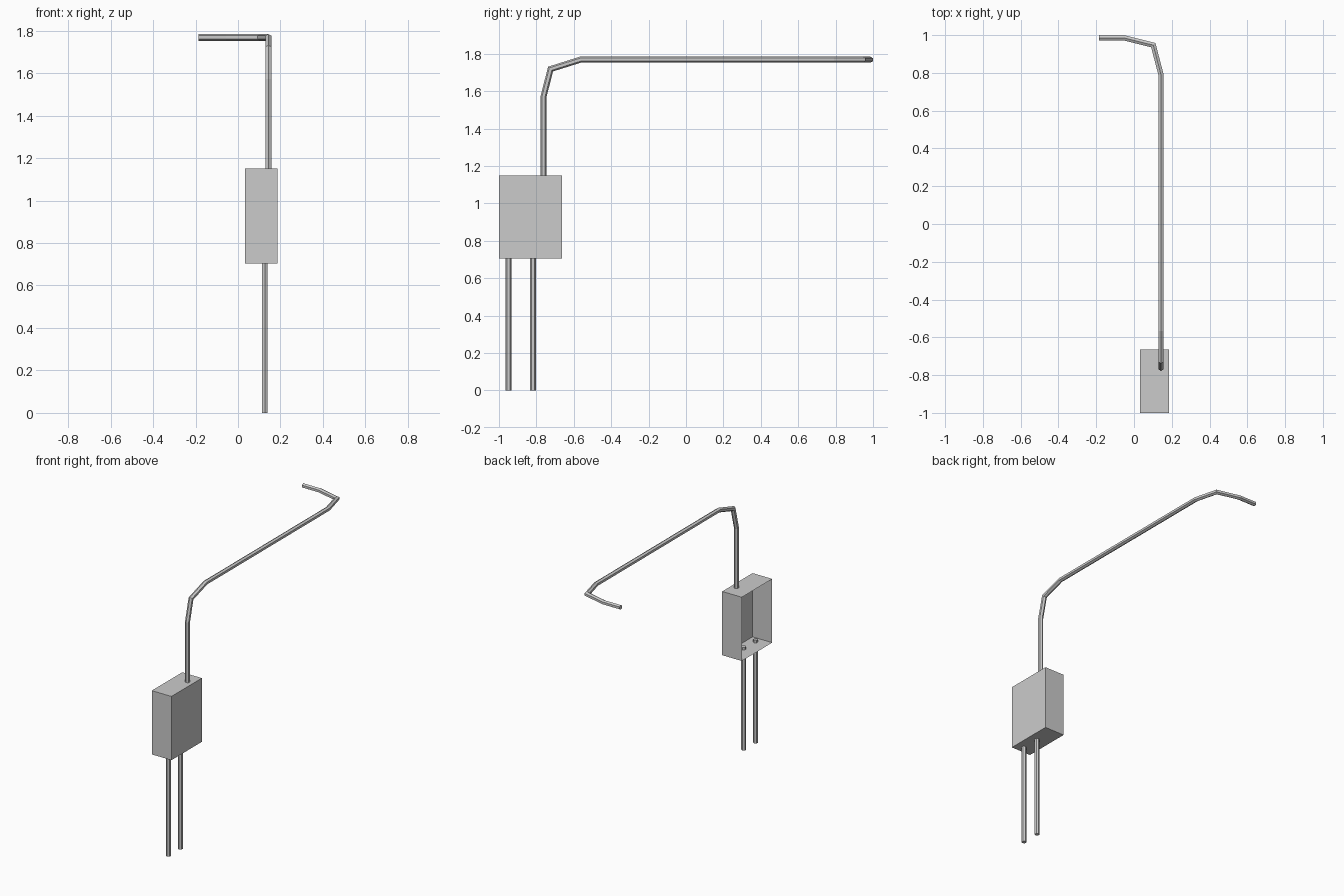
import bpy, bmesh, math
from mathutils import Vector

if "Cube" in bpy.data.objects:
    bpy.data.objects.remove(bpy.data.objects["Cube"])


def finish(bm, name):
    bmesh.ops.recalc_face_normals(bm, faces=bm.faces[:])
    mesh = bpy.data.meshes.new(name)
    bm.to_mesh(mesh)
    bm.free()
    obj = bpy.data.objects.new(name, mesh)
    bpy.context.collection.objects.link(obj)
    return obj


def pipe(name, path, radius=0.016, sides=6):
    """Sweep a polygon that starts upright along the path with mitred bends."""
    pts = [Vector(p) for p in path]
    dirs = [(b - a).normalized() for a, b in zip(pts, pts[1:])]
    bm = bmesh.new()
    # corners point along y, flat sides along x
    angles = [math.tau * i / sides for i in range(sides)]
    co = [pts[0] + Vector((math.sin(a), math.cos(a), 0)) * radius for a in angles]
    rings = [[bm.verts.new(c) for c in co]]
    for i, d in enumerate(dirs):
        normal = d + dirs[min(i + 1, len(dirs) - 1)]
        co = [c + d * ((pts[i + 1] - c).dot(normal) / d.dot(normal)) for c in co]
        rings.append([bm.verts.new(c) for c in co])
    for r, s in zip(rings, rings[1:]):
        for k in range(sides):
            n = (k + 1) % sides
            bm.faces.new((r[k], r[n], s[n], s[k]))
    bm.faces.new(rings[0])
    bm.faces.new(rings[-1])
    return finish(bm, name)


# Thin-walled box, open on its left side
low, high = Vector((0.033, -1.0, 0.704)), Vector((0.185, -0.664, 1.15))
bm = bmesh.new()
bmesh.ops.create_cube(bm, size=1)
bmesh.ops.scale(bm, vec=high - low, verts=bm.verts[:])
bmesh.ops.translate(bm, vec=(low + high) / 2, verts=bm.verts[:])
bmesh.ops.recalc_face_normals(bm, faces=bm.faces[:])
left = [f for f in bm.faces if f.normal.x < -0.9]
bmesh.ops.delete(bm, geom=left, context='FACES_ONLY')
finish(bm, "open_box")

# Two lower pipes that poke through the box floor
for name, y in (("front_lower_pipe", -0.949), ("back_lower_pipe", -0.818)):
    pipe(name, [(0.126, y, 0), (0.126, y, 0.722)])

# Upper pipe: rises, bends back, then bends left
pipe("upper_pipe", [
    (0.143, -0.762, 1.13), (0.143, -0.762, 1.57), (0.143, -0.724, 1.718),
    (0.143, -0.565, 1.768), (0.143, 0.79, 1.768), (0.102, 0.947, 1.768),
    (-0.055, 0.986, 1.768), (-0.186, 0.986, 1.768)])
